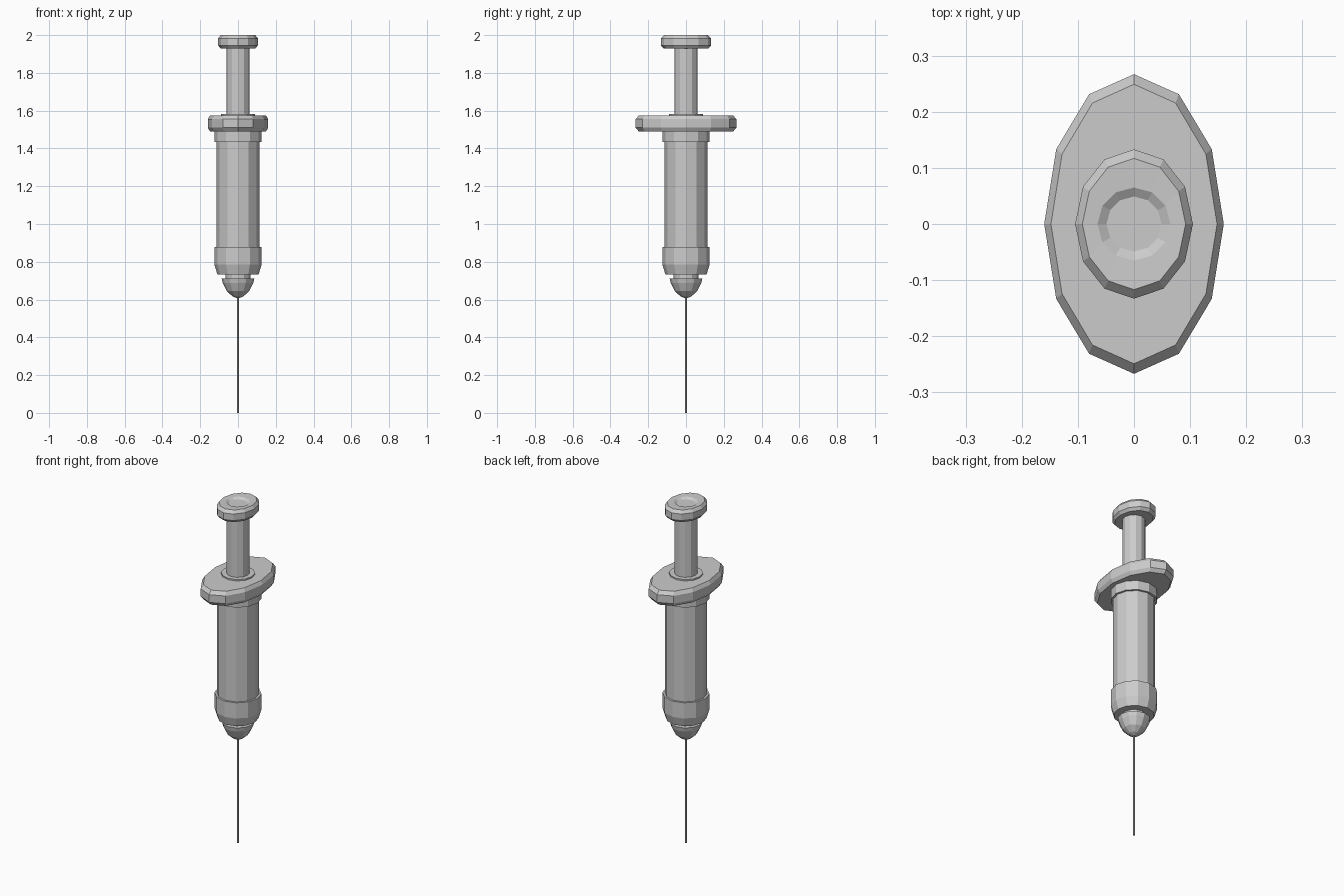
import bpy
import bmesh
from math import cos, sin, pi

if "Cube" in bpy.data.objects:
    bpy.data.objects.remove(bpy.data.objects["Cube"])


def lathe(name, profile, sides=12):
    """Stack elliptical rings (rx, ry, z) from bottom to top and cap both ends."""
    bm = bmesh.new()
    rings = [[bm.verts.new((rx * cos(2 * pi * i / sides), ry * sin(2 * pi * i / sides), z))
              for i in range(sides)] for rx, ry, z in profile]
    for low, high in zip(rings, rings[1:]):
        for i in range(sides):
            j = (i + 1) % sides
            bm.faces.new((low[i], low[j], high[j], high[i]))
    bm.faces.new(rings[0][::-1])
    bm.faces.new(rings[-1])
    bmesh.ops.recalc_face_normals(bm, faces=bm.faces)
    mesh = bpy.data.meshes.new(name)
    bm.to_mesh(mesh)
    bm.free()
    obj = bpy.data.objects.new(name, mesh)
    bpy.context.collection.objects.link(obj)
    return obj


def round_part(name, profile, sides=12):
    return lathe(name, [(r, r, z) for r, z in profile], sides)


# Needle and its pointed hub
round_part("needle", [(0.005, 0.0), (0.005, 0.62)], 8)
round_part("needle_hub", [(0.008, 0.608), (0.03, 0.618), (0.06, 0.645),
                          (0.081, 0.688), (0.087, 0.712)])
round_part("hub_neck", [(0.065, 0.70), (0.065, 0.745)])

# Barrel with a collar at each end
round_part("lower_collar", [(0.109, 0.733), (0.125, 0.785), (0.125, 0.877)])
round_part("barrel", [(0.113, 0.86), (0.113, 1.45)])
round_part("upper_collar", [(0.125, 1.435), (0.125, 1.50)])

# Oval finger flange and the thin lip around the plunger
lathe("finger_flange", [(0.148, 0.25, 1.49), (0.16, 0.267, 1.51),
                        (0.16, 0.267, 1.555), (0.148, 0.249, 1.575)])
round_part("flange_lip", [(0.09, 1.56), (0.09, 1.583)])

# Plunger rod and dished thumb rest
round_part("plunger_rod", [(0.062, 1.5), (0.062, 1.94)])
lathe("thumb_rest", [(0.092, 0.117, 1.929), (0.105, 0.133, 1.945),
                     (0.105, 0.133, 1.983), (0.092, 0.117, 2.0),
                     (0.065, 0.065, 1.998), (0.049, 0.049, 1.988)])
